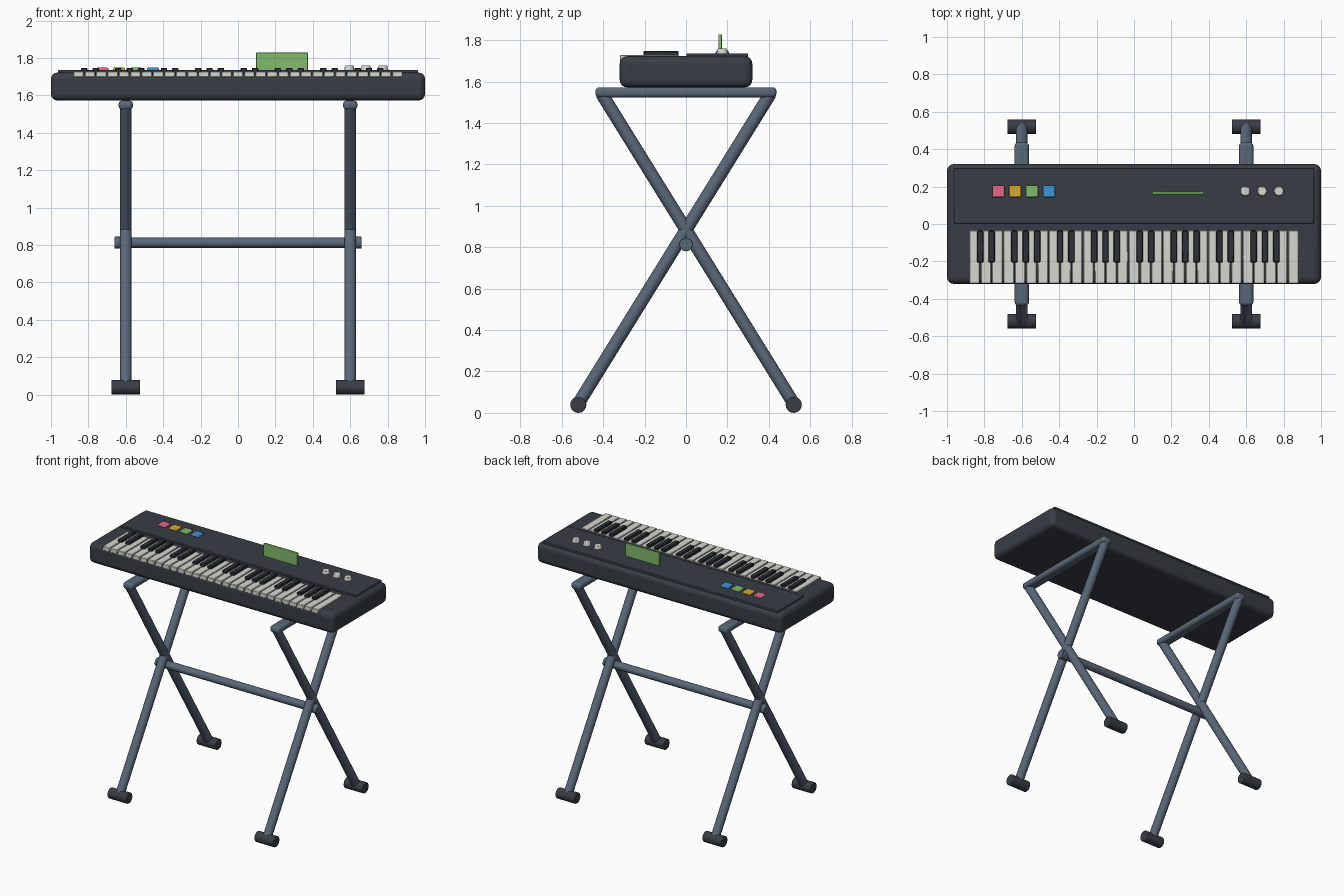
import bpy, math
from mathutils import Vector

if "Cube" in bpy.data.objects:
    bpy.data.objects.remove(bpy.data.objects["Cube"])


def mat(name, rgb):
    m = bpy.data.materials.new(name)
    m.diffuse_color = (*rgb, 1)
    m.use_nodes = True
    m.node_tree.nodes["Principled BSDF"].inputs["Base Color"].default_value = m.diffuse_color
    return m


CHARCOAL = mat("charcoal", (0.040, 0.048, 0.060))
BLACK = mat("key black", (0.026, 0.031, 0.039))
STEEL = mat("blue grey steel", (0.105, 0.138, 0.190))
IVORY = mat("ivory", (0.68, 0.68, 0.64))
PINK = mat("pink", (0.74, 0.14, 0.27))
YELLOW = mat("yellow", (0.68, 0.40, 0.03))
GREEN = mat("green", (0.22, 0.50, 0.15))
BLUE = mat("blue", (0.05, 0.30, 0.66))


def finish(ob, name, material, bevel, segments):
    ob.name = name
    ob.data.materials.append(material)
    if bevel:
        mod = ob.modifiers.new("bevel", 'BEVEL')
        mod.width, mod.segments = bevel, segments
        mod.limit_method, mod.angle_limit = 'ANGLE', math.radians(40)
    bpy.ops.object.shade_smooth_by_angle(angle=math.radians(35))
    return ob


def box(name, lo, hi, material, bevel=0.0, segments=2):
    lo, hi = Vector(lo), Vector(hi)
    bpy.ops.mesh.primitive_cube_add(size=1, location=(lo + hi) / 2)
    ob = bpy.context.object
    ob.scale = hi - lo
    bpy.ops.object.transform_apply(location=False, rotation=False, scale=True)
    return finish(ob, name, material, bevel, segments)


def tube(name, a, b, r, material, bevel=0.0, r2=None):
    a, b = Vector(a), Vector(b)
    bpy.ops.mesh.primitive_cone_add(vertices=20, radius1=r, radius2=r if r2 is None else r2,
                                    depth=(b - a).length, location=(a + b) / 2)
    ob = bpy.context.object
    ob.rotation_euler = (b - a).to_track_quat('Z', 'Y').to_euler()
    return finish(ob, name, material, bevel, 2)


# keyboard case and raised control panel
box("keyboard_case", (-1, -0.32, 1.572), (1, 0.32, 1.722), CHARCOAL, 0.035, 4)
box("control_panel", (-0.962, 0.003, 1.70), (0.962, 0.30, 1.735), CHARCOAL, 0.004)

# 29 white keys, with black keys in groups of two and three
COUNT, LEFT, PITCH = 29, -0.883, 1.766 / 29
for i in range(COUNT):
    x = LEFT + i * PITCH
    box(f"white_key_{i + 1}", (x + 0.003, -0.319, 1.697), (x + PITCH - 0.003, -0.034, 1.728),
        IVORY, 0.003, 1)
    if i % 7 in (0, 1, 3, 4, 5) and i < COUNT - 1:
        c = x + PITCH
        box(f"black_key_{i + 1}", (c - 0.017, -0.205, 1.715), (c + 0.017, -0.036, 1.747),
            BLACK, 0.004, 1)

# coloured pads
for i, m in enumerate((PINK, YELLOW, GREEN, BLUE)):
    x = -0.725 + 0.09 * i
    box(f"pad_{i + 1}", (x - 0.032, 0.143, 1.73), (x + 0.032, 0.207, 1.748), m, 0.006)

# upright display
box("display", (0.097, 0.157, 1.73), (0.375, 0.173, 1.828), GREEN, 0.004)

# knobs
for i in range(3):
    x = 0.595 + 0.09 * i
    tube(f"knob_{i + 1}", (x, 0.175, 1.73), (x, 0.175, 1.759), 0.028, IVORY, 0.004, 0.023)

# folding stand: two X frames
for side, s in (("left", -1), ("right", 1)):
    x = 0.6 * s
    box(f"{side}_support_bar", (x - 0.038, -0.437, 1.523), (x + 0.038, 0.437, 1.572),
        STEEL, 0.018, 3)
    for end, e in (("front", -1), ("back", 1)):
        tube(f"{side}_{end}_leg", (x, 0.52 * e, 0.045), (x, -0.408 * e, 1.542), 0.031, STEEL)
        tube(f"{side}_{end}_foot", (x - 0.077, 0.52 * e, 0.039), (x + 0.077, 0.52 * e, 0.039),
             0.039, CHARCOAL, 0.005)
    tube(f"{side}_collar", (x, 0, 0.812), (x + 0.06 * s, 0, 0.812), 0.032, STEEL, 0.004)

# crossbar joining both frames
tube("crossbar", (-0.64, 0, 0.812), (0.64, 0, 0.812), 0.028, STEEL)
